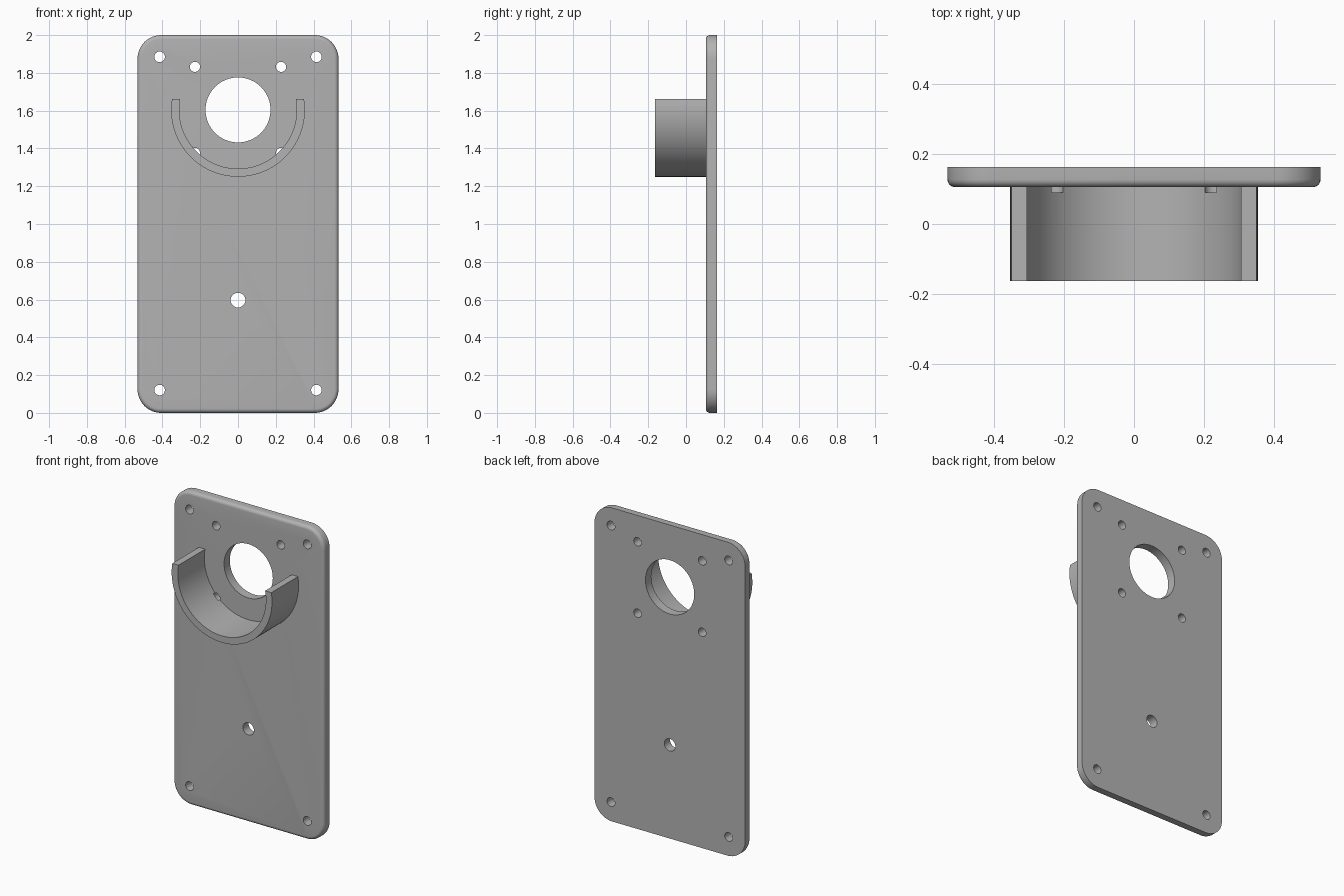
import bpy, bmesh, math

if "Cube" in bpy.data.objects:
    bpy.data.objects.remove(bpy.data.objects["Cube"])

BACK, FRONT, TIP = 0.163, 0.105, -0.163   # depth planes along y
BORE_Z = 1.604

grey = bpy.data.materials.new("grey")
grey.diffuse_color = (0.45, 0.45, 0.45, 1)
grey.use_nodes = True
grey.node_tree.nodes["Principled BSDF"].inputs["Base Color"].default_value = grey.diffuse_color


def loft(name, rings):
    """Join equal rings of points into a closed solid with capped ends."""
    bm = bmesh.new()
    loops = [[bm.verts.new(p) for p in ring] for ring in rings]
    n = len(loops[0])
    for a, b in zip(loops, loops[1:]):
        for i in range(n):
            j = (i + 1) % n
            bm.faces.new((a[i], a[j], b[j], b[i]))
    bm.faces.new(loops[0])
    bm.faces.new(loops[-1])
    bmesh.ops.recalc_face_normals(bm, faces=bm.faces)
    mesh = bpy.data.meshes.new(name)
    bm.to_mesh(mesh)
    bm.free()
    ob = bpy.data.objects.new(name, mesh)
    bpy.context.collection.objects.link(ob)
    mesh.materials.append(grey)
    return ob


def arc(cx, cz, r, a0, a1, steps):
    return [(cx + r * math.cos(a0 + (a1 - a0) * i / steps),
             cz + r * math.sin(a0 + (a1 - a0) * i / steps)) for i in range(steps + 1)]


def at_depth(points, y):
    return [(x, y, z) for x, z in points]


def drill(target, holes, y0, y1):
    """Cut round holes (x, z, radius) along y."""
    for x, z, r in holes:
        ring = arc(x, z, r, 0, 2 * math.pi, 64 if r > 0.1 else 32)[:-1]
        cutter = loft("hole_cutter", [at_depth(ring, y0), at_depth(ring, y1)])
        mod = target.modifiers.new("hole", 'BOOLEAN')
        mod.operation, mod.solver, mod.object = 'DIFFERENCE', 'EXACT', cutter
        bpy.context.view_layer.objects.active = target
        bpy.ops.object.modifier_apply(modifier=mod.name)
        bpy.data.objects.remove(cutter)


def smooth(ob):
    bpy.ops.object.select_all(action='DESELECT')
    ob.select_set(True)
    bpy.context.view_layer.objects.active = ob
    bpy.ops.object.shade_smooth_by_angle(angle=math.radians(30))


def plate_outline(inset):
    pts, r = [], 0.125
    for k, (sx, sz) in enumerate([(1, 1), (-1, 1), (-1, -1), (1, -1)]):
        a = k * math.pi / 2
        pts += arc(sx * (0.532 - r), 1 + sz * (1 - r), r - inset, a, a + math.pi / 2, 12)
    return pts


# Backing plate: square back edge, rounded front edge
edge = 0.022
rings = [at_depth(plate_outline(0), BACK)]
for i in range(7):
    a = i / 6 * math.pi / 2
    rings.append(at_depth(plate_outline(edge * (1 - math.cos(a))),
                          FRONT + edge * (1 - math.sin(a))))
plate = loft("backing_plate", rings)

# Main bore, lower centre hole, corner holes and motor screw holes
screws = [(s * 0.228, BORE_Z + t * 0.228, 0.027) for s in (-1, 1) for t in (-1, 1)]
corners = [(s * 0.415, z, 0.028) for s in (-1, 1) for z in (0.121, 1.885)]
drill(plate, [(0, BORE_Z, 0.172), (0, 0.597, 0.039)] + corners + screws, -0.3, 0.3)
smooth(plate)

# Cradle: circular band cut off level at the top
top = 0.058
outer, inner = 0.354, 0.311
ao, ai = math.asin(top / outer), math.asin(top / inner)
band = (arc(0, BORE_Z, outer, -math.pi - ao, ao, 64)
        + arc(0, BORE_Z, inner, ai, -math.pi - ai, 64))
cradle = loft("cradle", [at_depth(band, TIP), at_depth(band, FRONT)])

# Lower screw holes run slightly into the cradle
drill(cradle, [h for h in screws if h[1] < BORE_Z], 0.09, 0.3)
smooth(cradle)
